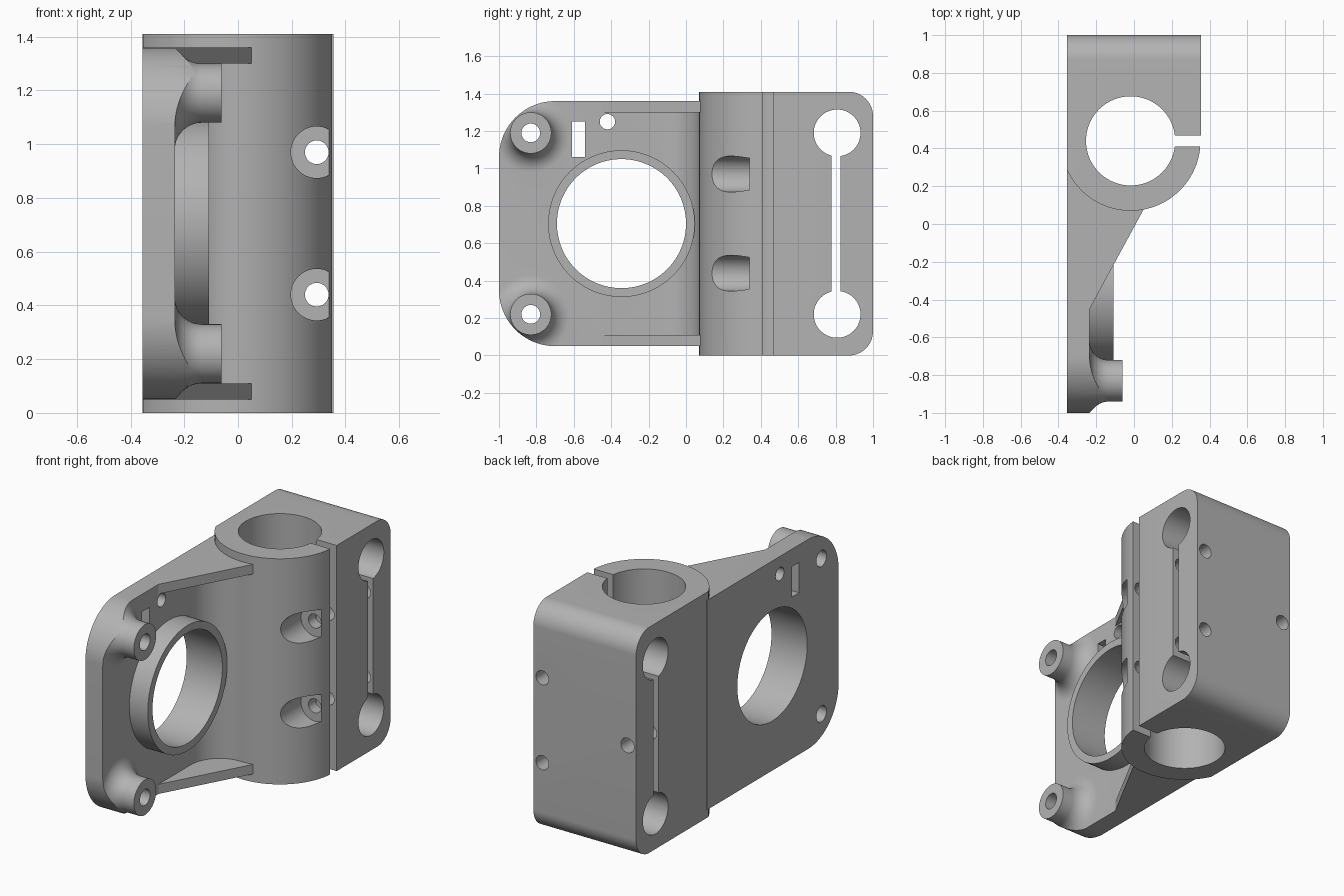
import bpy, bmesh
from math import sin, cos, pi, radians, atan2
from mathutils import Matrix, Vector

if "Cube" in bpy.data.objects:
    bpy.data.objects.remove(bpy.data.objects["Cube"])

grey = bpy.data.materials.new("machined_grey")
grey.use_nodes = True
colour = (0.45, 0.45, 0.45, 1)
grey.diffuse_color = colour
grey.node_tree.nodes["Principled BSDF"].inputs["Base Color"].default_value = colour

BORE_X, BORE_Y, CLAMP_R = -0.018, 0.44, 0.37
BACK, FACE, MID_Z, TOP = -0.355, -0.235, 0.705, 1.41
BOSSES = [(-0.83, 0.22), (-0.83, 1.19)]


def arc(cx, cy, r, start, end, n=24):
    return [(cx + r * cos(radians(start + (end - start) * i / n)),
             cy + r * sin(radians(start + (end - start) * i / n))) for i in range(n + 1)]


def finish(name, bm):
    bmesh.ops.remove_doubles(bm, verts=bm.verts, dist=1e-5)
    bmesh.ops.recalc_face_normals(bm, faces=bm.faces)
    mesh = bpy.data.meshes.new(name)
    bm.to_mesh(mesh)
    bm.free()
    mesh.materials.append(grey)
    ob = bpy.data.objects.new(name, mesh)
    bpy.context.collection.objects.link(ob)
    return ob


def prism(name, pts, low, high, axis="z"):
    """Extrude a flat outline along z (points are x, y) or x (points are y, z)."""
    bm = bmesh.new()
    place = (lambda a, b: (a, b, low)) if axis == "z" else (lambda a, b: (low, a, b))
    face = bm.faces.new([bm.verts.new(place(a, b)) for a, b in pts])
    step = Vector((0, 0, high - low)) if axis == "z" else Vector((high - low, 0, 0))
    new = bmesh.ops.extrude_face_region(bm, geom=[face])["geom"]
    bmesh.ops.translate(bm, vec=step, verts=[v for v in new if isinstance(v, bmesh.types.BMVert)])
    return finish(name, bm)


def rect(a0, b0, a1, b1):
    return [(a0, b0), (a1, b0), (a1, b1), (a0, b1)]


def rod(name, axis, a, b, r, low, high, n=64):
    """Cylinder along an axis; a and b are the other two coordinates in order."""
    bm = bmesh.new()
    bmesh.ops.create_cone(bm, cap_ends=True, segments=n, radius1=r, radius2=r, depth=high - low)
    mid = (low + high) / 2
    turn, pos = {"x": (Matrix.Rotation(pi / 2, 4, "Y"), (mid, a, b)),
                 "y": (Matrix.Rotation(pi / 2, 4, "X"), (a, mid, b)),
                 "z": (Matrix.Identity(4), (a, b, mid))}[axis]
    bm.transform(Matrix.Translation(pos) @ turn)
    return finish(name, bm)


def combine(ob, other, mode):
    mod = ob.modifiers.new(mode, "BOOLEAN")
    mod.operation, mod.solver, mod.object = mode, "EXACT", other
    bpy.context.view_layer.objects.active = ob
    bpy.ops.object.modifier_apply(modifier=mod.name)
    bpy.data.objects.remove(other)


# Clamp block: round front, square back with two rounded long edges
side = atan2(-0.157, BACK - BORE_X) * 180 / pi
body = prism("clamp_bracket", arc(BORE_X, BORE_Y, CLAMP_R, side, 0, 64)
             + [(0.355, 0.47), (0.355, 1), (BACK, 1)], 0, TOP)
bm = bmesh.new()
bm.from_mesh(body.data)
corners = [e for e in bm.edges if all(v.co.y > 0.99 for v in e.verts)
           and abs(e.verts[0].co.z - e.verts[1].co.z) < 0.01]
bmesh.ops.bevel(bm, geom=corners, offset=0.13, segments=16, profile=0.5, affect="EDGES")
bm.to_mesh(body.data)
bm.free()

# Mounting plate with rounded outer corners
outline = ([(0.3, 0.05), (0.3, 1.36)] + arc(-0.7, 1.06, 0.3, 90, 180)
           + arc(-0.7, 0.35, 0.3, 180, 270))
combine(body, prism("plate", outline, BACK, FACE, "x"), "UNION")

# Concave blend between plate and clamp
blend = arc(FACE + 0.2, -0.13, 0.2, 180, 88, 32)
combine(body, prism("blend", [(-0.3, -0.13)] + blend + [(-0.03, 0.15), (-0.3, 0.25)],
                    0.08, 1.33), "UNION")

# Sloped ribs along the top and bottom edges
for low in (0.05, 1.30):
    combine(body, prism("rib", [(-0.3, -0.45), (FACE, -0.45), (0.05, 0.075),
                                (0.05, 0.15), (-0.3, 0.25)], low, low + 0.06), "UNION")

# Raised collar
combine(body, rod("collar", "x", -0.345, MID_Z, 0.392, -0.3, -0.108, 128), "UNION")

# Screw bosses with flared feet, trimmed to the plate outline
for y, z in BOSSES:
    bm = bmesh.new()
    flare = [(x, r) for r, x in arc(0.21, FACE + 0.1, 0.1, 270, 180, 12)]
    path = [(-0.3, 0), (-0.3, 0.21)] + flare + [(-0.062, 0.11), (-0.062, 0)]
    verts = [bm.verts.new((x, r, 0)) for x, r in path]
    edges = [bm.edges.new(pair) for pair in zip(verts, verts[1:])]
    bmesh.ops.spin(bm, geom=verts + edges, axis=(1, 0, 0), cent=(0, 0, 0),
                   angle=2 * pi, steps=64, use_merge=True)
    bm.transform(Matrix.Translation((0, y, z)))
    boss = finish("boss", bm)
    combine(boss, prism("trim", outline, -0.5, 0.2, "x"), "INTERSECT")
    combine(body, boss, "UNION")

# Large bores and the clamp slit
cutters = [rod("bore", "z", BORE_X, BORE_Y, 0.236, -0.1, 1.5, 128),
           rod("plate_opening", "x", -0.345, MID_Z, 0.345, -0.5, 0.1, 128),
           prism("slit", rect(0.1, 0.41, 0.5, 0.468), -0.1, 1.5)]
# Boss holes, plate slot and plate hole
cutters += [rod("boss_hole", "x", y, z, 0.05, -0.5, 0.1, 32) for y, z in BOSSES]
cutters += [prism("plate_slot", rect(-0.61, 1.06, -0.54, 1.25), -0.5, 0, "x"),
            rod("plate_hole", "x", -0.42, 1.25, 0.041, -0.5, 0, 32)]
# Keyhole slot through the back of the block
cutters += [rod("key_end", "x", 0.808, z, 0.125, -0.5, 0.5) for z in (0.22, 1.19)]
cutters += [prism("key_slot", rect(0.778, 0.25, 0.827, 1.16), -0.5, 0.5, "x")]
# Clamp screws with counterbores, and one fixing hole in the back
for z in (0.44, 0.97):
    cutters += [rod("counterbore", "y", 0.293, z, 0.096, -0.1, 0.34, 48),
                rod("clamp_screw", "y", 0.293, z, 0.044, 0.2, 1.1, 32)]
cutters += [rod("fixing_hole", "y", -0.295, MID_Z, 0.046, 0.62, 1.1, 32)]
for cutter in cutters:
    combine(body, cutter, "DIFFERENCE")

# Smooth curves, crisp edges
bpy.ops.object.select_all(action="DESELECT")
body.select_set(True)
bpy.context.view_layer.objects.active = body
bpy.ops.object.shade_smooth_by_angle(angle=radians(25))
